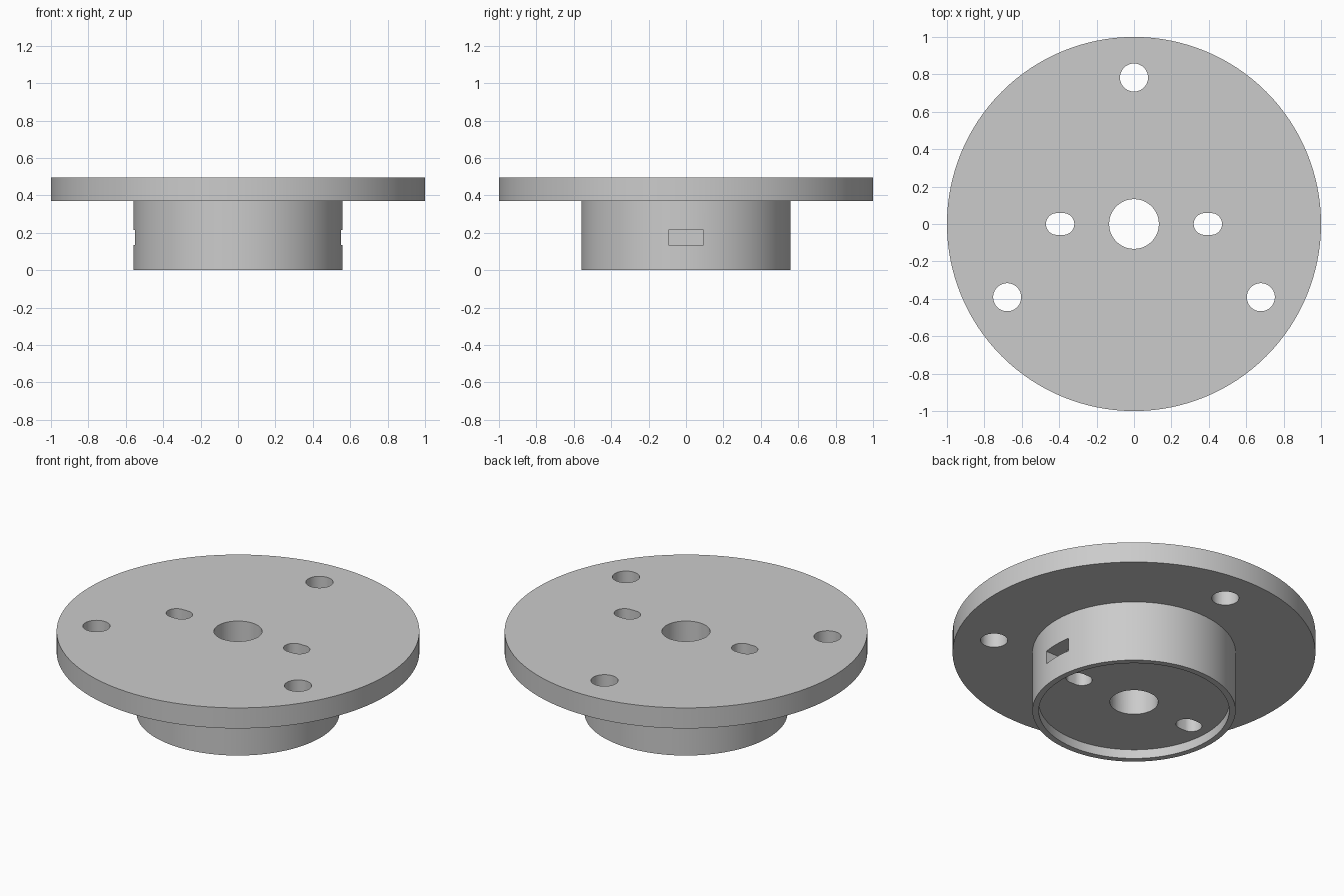
import bpy, bmesh, math

cube = bpy.data.objects.get("Cube")
if cube:
    bpy.data.objects.remove(cube, do_unlink=True)

grey = bpy.data.materials.new("light_grey")
grey.use_nodes = True
grey.diffuse_color = (0.6, 0.6, 0.6, 1)
grey.node_tree.nodes["Principled BSDF"].inputs["Base Color"].default_value = (0.6, 0.6, 0.6, 1)


def make_object(name, bm):
    bmesh.ops.recalc_face_normals(bm, faces=bm.faces)
    mesh = bpy.data.meshes.new(name)
    bm.to_mesh(mesh)
    bm.free()
    mesh.materials.append(grey)
    obj = bpy.data.objects.new(name, mesh)
    bpy.context.collection.objects.link(obj)
    return obj


def lathe(name, profile, steps=128):
    """Revolve an (r, z) profile that starts and ends on the axis."""
    bm = bmesh.new()
    verts = [bm.verts.new((r, 0, z)) for r, z in profile]
    edges = [bm.edges.new(pair) for pair in zip(verts, verts[1:])]
    bmesh.ops.spin(bm, geom=verts + edges, cent=(0, 0, 0), axis=(0, 0, 1),
                   angle=math.tau, steps=steps, use_duplicate=False)
    bmesh.ops.remove_doubles(bm, verts=bm.verts, dist=1e-4)
    return make_object(name, bm)


def prism(bm, outline, z0, z1):
    """Extrude a closed (x, y) outline between two heights."""
    face = bm.faces.new([bm.verts.new((x, y, z0)) for x, y in outline])
    top = bmesh.ops.extrude_face_region(bm, geom=[face])["geom"]
    moved = [v for v in top if isinstance(v, bmesh.types.BMVert)]
    bmesh.ops.translate(bm, verts=moved, vec=(0, 0, z1 - z0))


def stadium(cx, cy, r, half=0.0, n=48):
    """Circle, or slot stretched along x by half on each side."""
    points = []
    for i in range(n):
        a = math.tau * (i + 0.5) / n
        c = math.cos(a)
        points.append((cx + r * c + math.copysign(half, c), cy + r * math.sin(a)))
    return points


def cut(target, bm, name):
    cutter = make_object(name, bm)
    cutter.hide_render = True
    mod = target.modifiers.new(name, 'BOOLEAN')
    mod.operation = 'DIFFERENCE'
    mod.solver = 'EXACT'
    mod.object = cutter
    bpy.context.view_layer.objects.active = target
    bpy.ops.object.modifier_apply(modifier=name)
    bpy.data.objects.remove(cutter, do_unlink=True)


# Round plate on a hub with a shallow recess underneath
flange = lathe("flanged_hub", [(0, 0.055), (0.525, 0.055), (0.525, 0), (0.56, 0),
                               (0.56, 0.37), (1, 0.37), (1, 0.495), (0, 0.495)])

# Centre bore, three mounting holes and two oval slots
holes = bmesh.new()
prism(holes, stadium(0, 0, 0.133, n=64), -0.2, 0.8)
for k in range(3):
    a = math.radians(90 + 120 * k)
    prism(holes, stadium(0.783 * math.cos(a), 0.783 * math.sin(a), 0.075), -0.2, 0.8)
for side in (-1, 1):
    prism(holes, stadium(side * 0.395, 0, 0.058, 0.018), -0.2, 0.8)
cut(flange, holes, "hole_cutter")

# Side pockets that open into the oval slots
pockets = bmesh.new()
for side in (-1, 1):
    x0, x1, w = side * 0.3, side * 0.7, 0.094
    prism(pockets, [(x0, -w), (x1, -w), (x1, w), (x0, w)], 0.135, 0.215)
cut(flange, pockets, "pocket_cutter")

# Smooth round walls with crisp rims
bpy.ops.object.select_all(action='DESELECT')
flange.select_set(True)
bpy.context.view_layer.objects.active = flange
bpy.ops.object.shade_smooth_by_angle(angle=math.radians(30))
